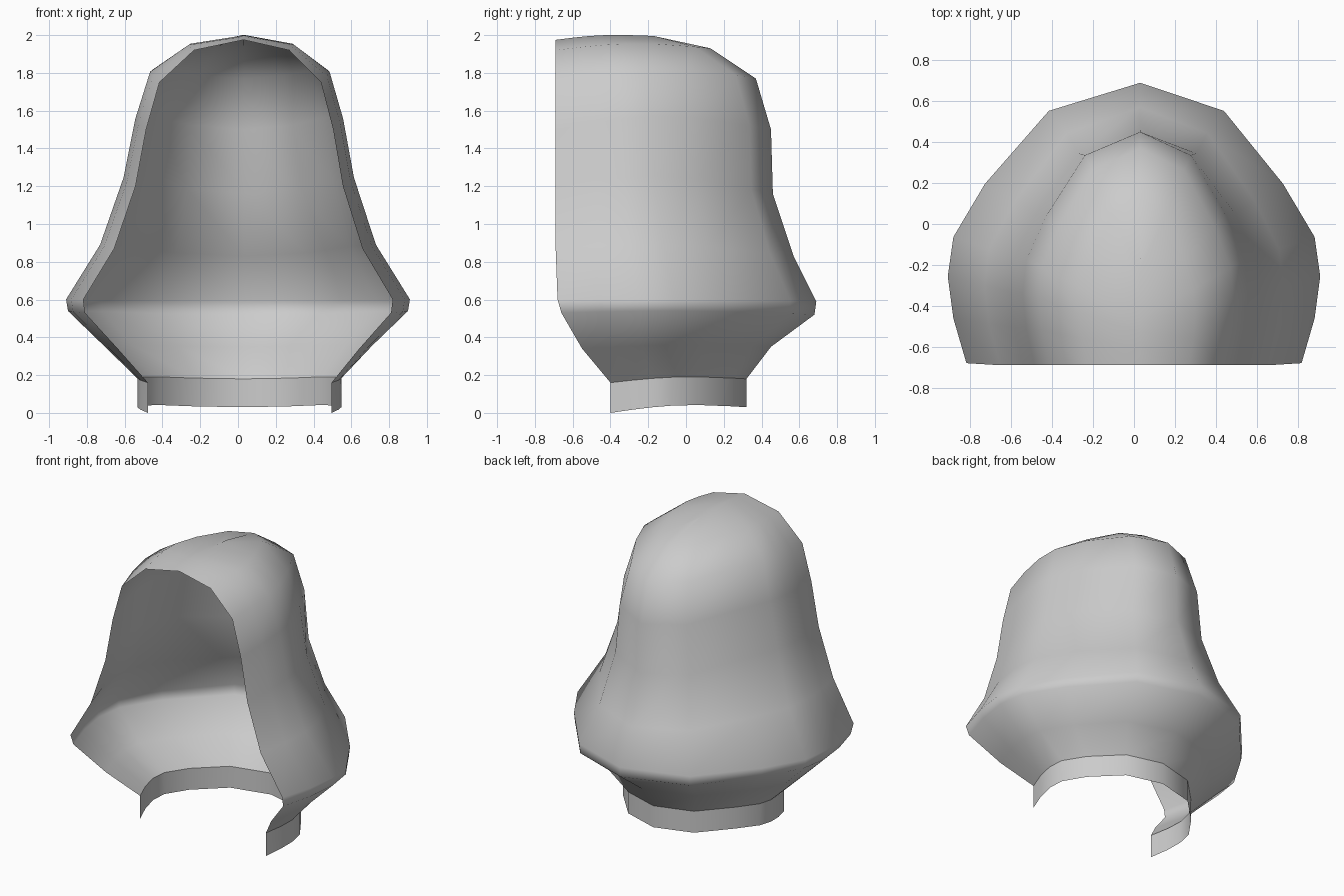
import bpy
import bmesh
import math

cube = bpy.data.objects.get("Cube")
if cube:
    bpy.data.objects.remove(cube)

grey = bpy.data.materials.new("plain grey")
grey.use_nodes = True
grey.diffuse_color = (0.6, 0.6, 0.6, 1)
grey.node_tree.nodes["Principled BSDF"].inputs["Base Color"].default_value = (0.6, 0.6, 0.6, 1)

# Half of the open horseshoe section: (width fraction, front-to-back fraction)
HALF = [(0.90, 0), (0.97, 0.16), (1, 0.31), (0.97, 0.45), (0.80, 0.64), (0.47, 0.90), (0, 1)]
SECTION = HALF + [(-u, v) for u, v in reversed(HALF[:-1])]


def row(half_width, front, back, z_front, z_side, z_back):
    """One horseshoe row, arched slightly in height from front to back."""
    points = []
    for u, v in SECTION:
        x = half_width * u
        x += 0.03 * max(0, 1 - abs(x) / 0.7)   # slight lean of the centre seam
        y = front + (back - front) * v
        bump = z_side - (z_front + z_back) / 2
        z = z_front + (z_back - z_front) * v + bump * math.sin(math.pi * v)
        points.append((x, y, z))
    return points


def sheet(name, rows, sharp_angle):
    """Join the rows, listed bottom to top, into an open surface."""
    bm = bmesh.new()
    grid = [[bm.verts.new(p) for p in row(*r)] for r in rows]
    for low, high in zip(grid, grid[1:]):
        for i in range(len(SECTION) - 1):
            bm.faces.new((low[i], low[i + 1], high[i + 1], high[i]))
    bmesh.ops.remove_doubles(bm, verts=bm.verts, dist=0.0005)
    mesh = bpy.data.meshes.new(name)
    bm.to_mesh(mesh)
    bm.free()
    mesh.materials.append(grey)
    obj = bpy.data.objects.new(name, mesh)
    bpy.context.collection.objects.link(obj)
    bpy.ops.object.select_all(action="DESELECT")
    obj.select_set(True)
    bpy.context.view_layer.objects.active = obj
    bpy.ops.object.shade_smooth_by_angle(angle=math.radians(sharp_angle))


neck = (0.54, -0.40, 0.32, 0.16, 0.19, 0.18)

# Hood: flared shoulder, tapered sides and a crown closing on a ridge
sheet("hood", [
    neck,
    (0.71, -0.55, 0.45, 0.34, 0.36, 0.35),
    (0.90, -0.66, 0.68, 0.53, 0.54, 0.52),
    (0.91, -0.68, 0.69, 0.60, 0.60, 0.59),
    (0.73, -0.69, 0.57, 0.87, 0.89, 0.83),
    (0.61, -0.69, 0.46, 1.20, 1.25, 1.16),
    (0.55, -0.69, 0.45, 1.50, 1.57, 1.50),
    (0.475, -0.69, 0.37, 1.75, 1.82, 1.77),
    (0.28, -0.69, 0.13, 1.92, 1.955, 1.93),
    (0, -0.69, -0.17, 1.975, 2.0, 1.995),
], 80)

# Upright collar band
sheet("collar", [(0.54, -0.40, 0.32, 0, 0.04, 0.03), neck], 40)
